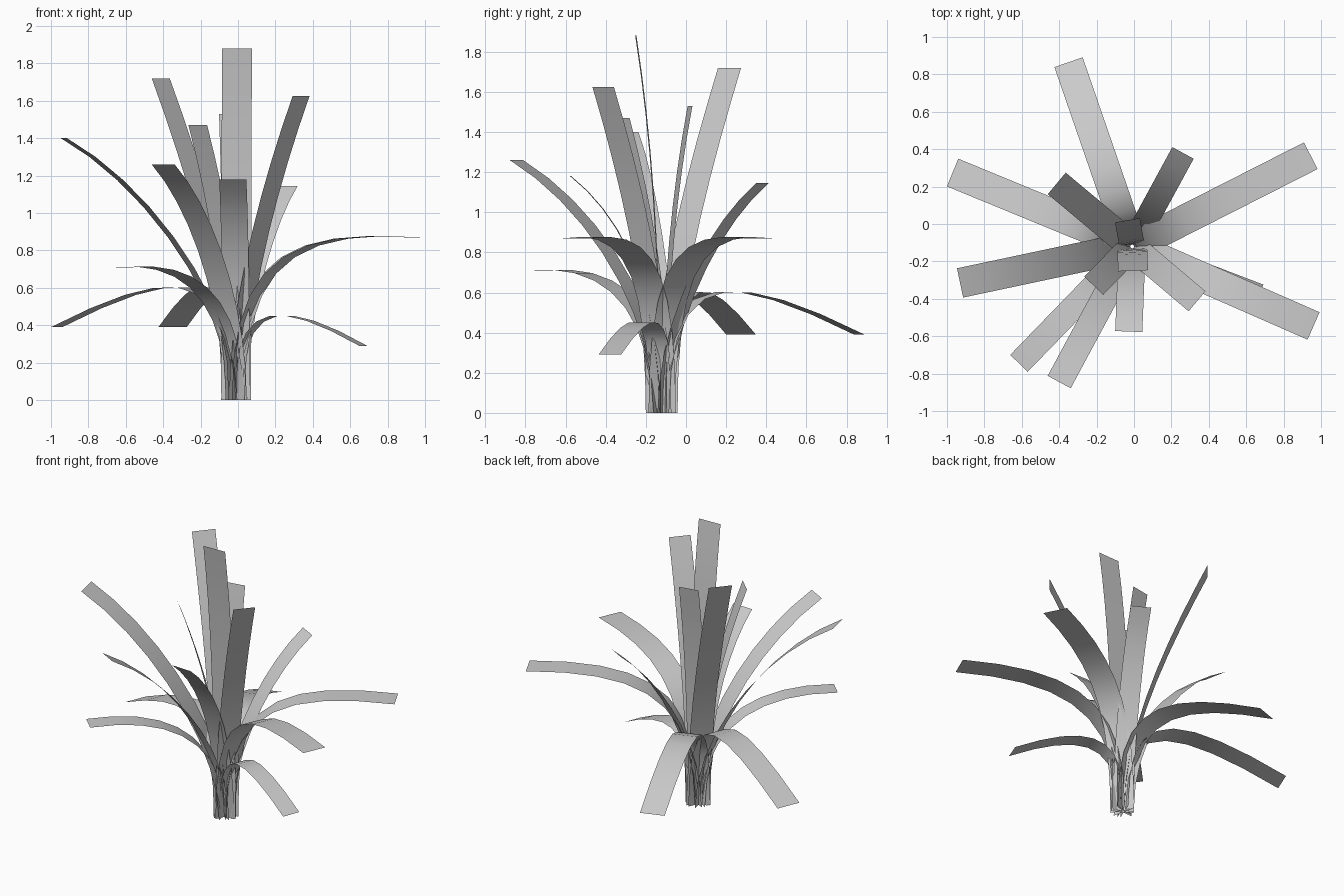
import bpy
from mathutils import Vector

ROOT = Vector((-0.01, -0.12))   # where all leaves sprout
SEGMENTS = 9

# tip x, tip y, tip z, width, then side profile: rise height, bend radius, bend height
LEAVES = [
    # low drooping leaves
    (-0.35, 0.865, 0.39, 0.16, 0.70, 0.30, 0.74),
    (-0.97, 0.275, 0.39, 0.16, 0.70, 0.30, 0.74),
    (0.67, -0.38, 0.29, 0.12, 0.50, 0.20, 0.57),
    # level arching leaves
    (0.945, 0.365, 0.87, 0.16, 0.72, 0.30, 0.92),
    (0.96, -0.545, 0.87, 0.16, 0.72, 0.30, 0.92),
    (-0.615, -0.745, 0.71, 0.13, 0.52, 0.33, 0.75),
    # rising leaves
    (-0.93, -0.315, 1.40, 0.16, 0.50, 0.47, 1.14),
    (-0.40, -0.845, 1.26, 0.14, 0.50, 0.38, 1.02),
    (-0.028, -0.575, 1.18, 0.145, 0.60, 0.20, 0.98),
    (0.262, 0.38, 1.145, 0.13, 0.45, 0.29, 0.93),
    # upright inner leaves
    (0.337, -0.413, 1.625, 0.14, 0.50, 0.22, 1.12),
    (-0.413, 0.217, 1.72, 0.15, 0.55, 0.28, 1.20),
    (-0.005, -0.25, 1.88, 0.16, 0.70, 0.04, 1.30),
    (-0.035, 0.02, 1.53, 0.135, 0.50, 0.05, 1.05),
    (-0.215, -0.33, 1.47, 0.14, 0.50, 0.12, 1.00),
]


def bezier(a, b, c, d, t):
    s = 1 - t
    return s**3 * a + 3 * s * s * t * b + 3 * s * t * t * c + t**3 * d


def make_leaf(name, x, y, z, width, rise, bend_r, bend_z):
    """Flat strap following a curved side profile towards its tip."""
    out = Vector((x, y)) - ROOT
    reach = out.length
    out.normalize()
    side = Vector((-out.y, out.x)) * width / 2
    verts = []
    for i in range(SEGMENTS + 1):
        t = i / SEGMENTS
        r = bezier(0.01, 0.01, bend_r, reach, t)
        h = bezier(0, rise, bend_z, z, t)
        mid = ROOT + out * r
        for p in (mid - side, mid + side):
            verts.append((p.x, p.y, h))
    faces = [(2 * i, 2 * i + 1, 2 * i + 3, 2 * i + 2) for i in range(SEGMENTS)]
    mesh = bpy.data.meshes.new(name)
    mesh.from_pydata(verts, [], faces)
    mesh.shade_smooth()
    obj = bpy.data.objects.new(name, mesh)
    bpy.context.collection.objects.link(obj)


for n, leaf in enumerate(LEAVES, 1):
    make_leaf(f"leaf_{n:02d}", *leaf)
